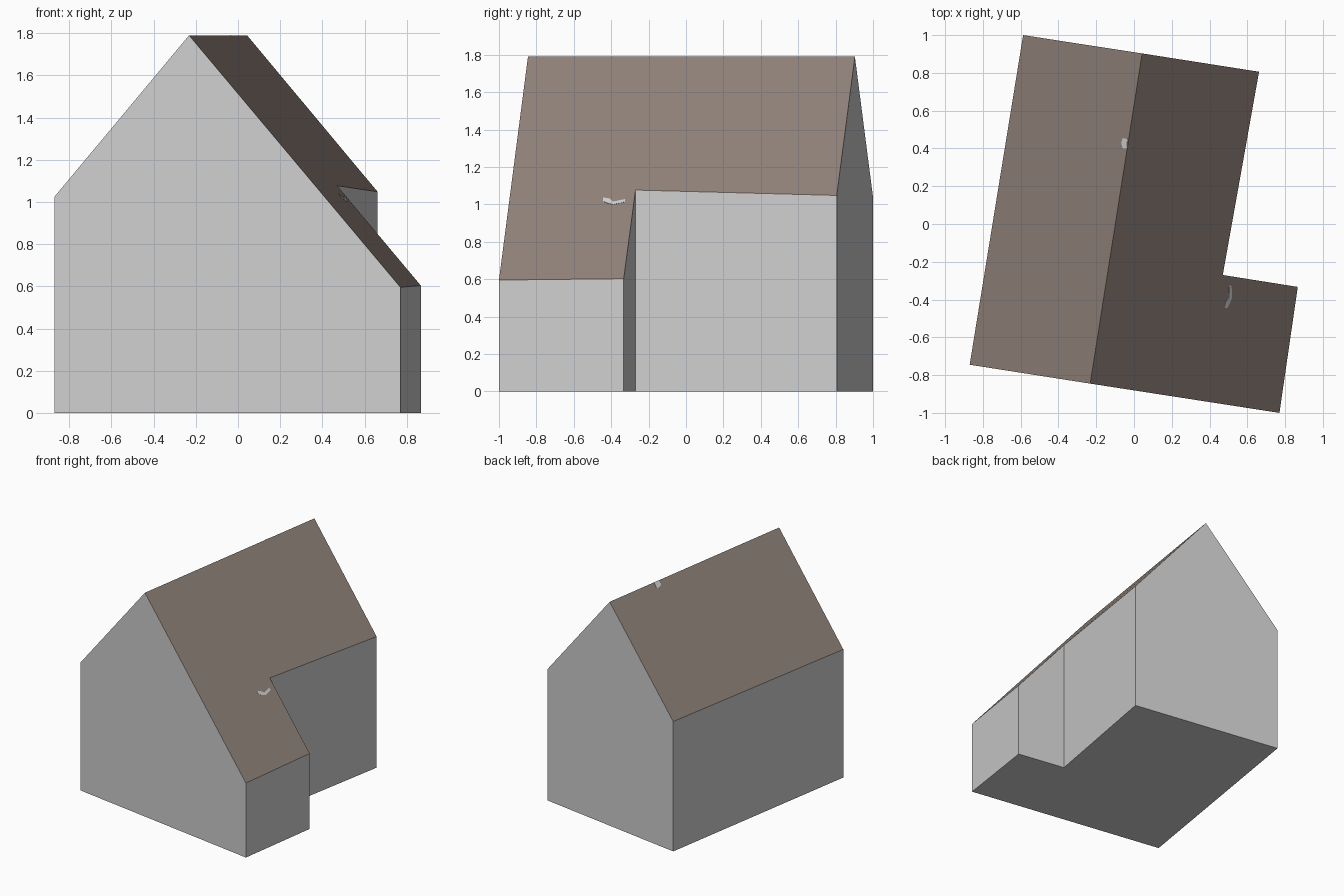
import bpy, bmesh
from mathutils import Vector

if "Cube" in bpy.data.objects:
    bpy.data.objects.remove(bpy.data.objects["Cube"])


def srgb(r, g, b):
    lin = [(c / 255 / 12.92) if c < 10 else ((c / 255 + 0.055) / 1.055) ** 2.4 for c in (r, g, b)]
    return (*lin, 1.0)


def material(name, rgb):
    m = bpy.data.materials.new(name)
    m.diffuse_color = srgb(*rgb)
    m.use_nodes = True
    m.node_tree.nodes["Principled BSDF"].inputs["Base Color"].default_value = m.diffuse_color
    return m


wall_grey = material("wall grey", (206, 206, 206))
roof_brown = material("roof brown", (143, 129, 120))

# Turned house: across is the direction square to the ridge
across = Vector((1.64, -0.255)).normalized()
RIDGE_FRONT = Vector((-0.232, -0.845))
RIDGE_BACK = Vector((0.043, 0.903))
RIDGE_Z = 1.79


def roof_point(p, lift=0.0):
    """Place a plan point on the gabled roof."""
    d = (Vector(p) - RIDGE_FRONT).dot(across)
    z = RIDGE_Z - (1.178 * d if d > 0 else -1.185 * d)
    return (p[0], p[1], z + lift)


def make(name, faces, mat):
    """Weld a list of polygons into one flat-faced object."""
    bm = bmesh.new()
    for f in faces:
        bm.faces.new([bm.verts.new(v) for v in f])
    bmesh.ops.remove_doubles(bm, verts=bm.verts, dist=1e-4)
    mesh = bpy.data.meshes.new(name)
    bm.to_mesh(mesh)
    bm.free()
    mesh.materials.append(mat)
    obj = bpy.data.objects.new(name, mesh)
    bpy.context.collection.objects.link(obj)
    return obj


# Plan corners, counter-clockwise from front left; the notch is back right
front_left, front_right = (-0.87, -0.745), (0.77, -1.0)
wing_corner, notch = (0.867, -0.333), (0.47, -0.27)
back_right, back_left = (0.662, 0.806), (-0.587, 1.0)
plan = [front_left, front_right, wing_corner, notch, back_right, back_left]
ridge_f = (*RIDGE_FRONT, RIDGE_Z)
ridge_b = (*RIDGE_BACK, RIDGE_Z)

# Walls and floor, with the two gables reaching up to the ridge
faces = [[(x, y, 0) for x, y in reversed(plan)]]
for a, b in zip(plan, plan[1:] + plan[:1]):
    top = [roof_point(b), roof_point(a)]
    if a == front_left:
        top.insert(1, ridge_f)
    elif a == back_right:
        top.insert(1, ridge_b)
    faces.append([(*a, 0), (*b, 0)] + top)
make("walls", faces, wall_grey)

# Roof slopes
make("roof", [
    [roof_point(front_left), ridge_f, ridge_b, roof_point(back_left)],
    [ridge_f] + [roof_point(p) for p in plan[1:5]] + [ridge_b],
], roof_brown)


# Small pale patches on the roof, as thin plates
def patch(name, outline):
    o = make(name, [[roof_point(p, 0.002) for p in outline]], wall_grey)
    o.modifiers.new("thickness", "SOLIDIFY").thickness = 0.003


patch("ridge_patch", [(-0.06, 0.40), (-0.038, 0.40), (-0.035, 0.45), (-0.06, 0.455), (-0.068, 0.43)])
patch("lower_patch_front", [(0.495, -0.445), (0.508, -0.42), (0.519, -0.39), (0.506, -0.39),
                            (0.488, -0.41), (0.478, -0.445)])
patch("lower_patch_back", [(0.506, -0.39), (0.519, -0.39), (0.517, -0.325), (0.504, -0.325)])
